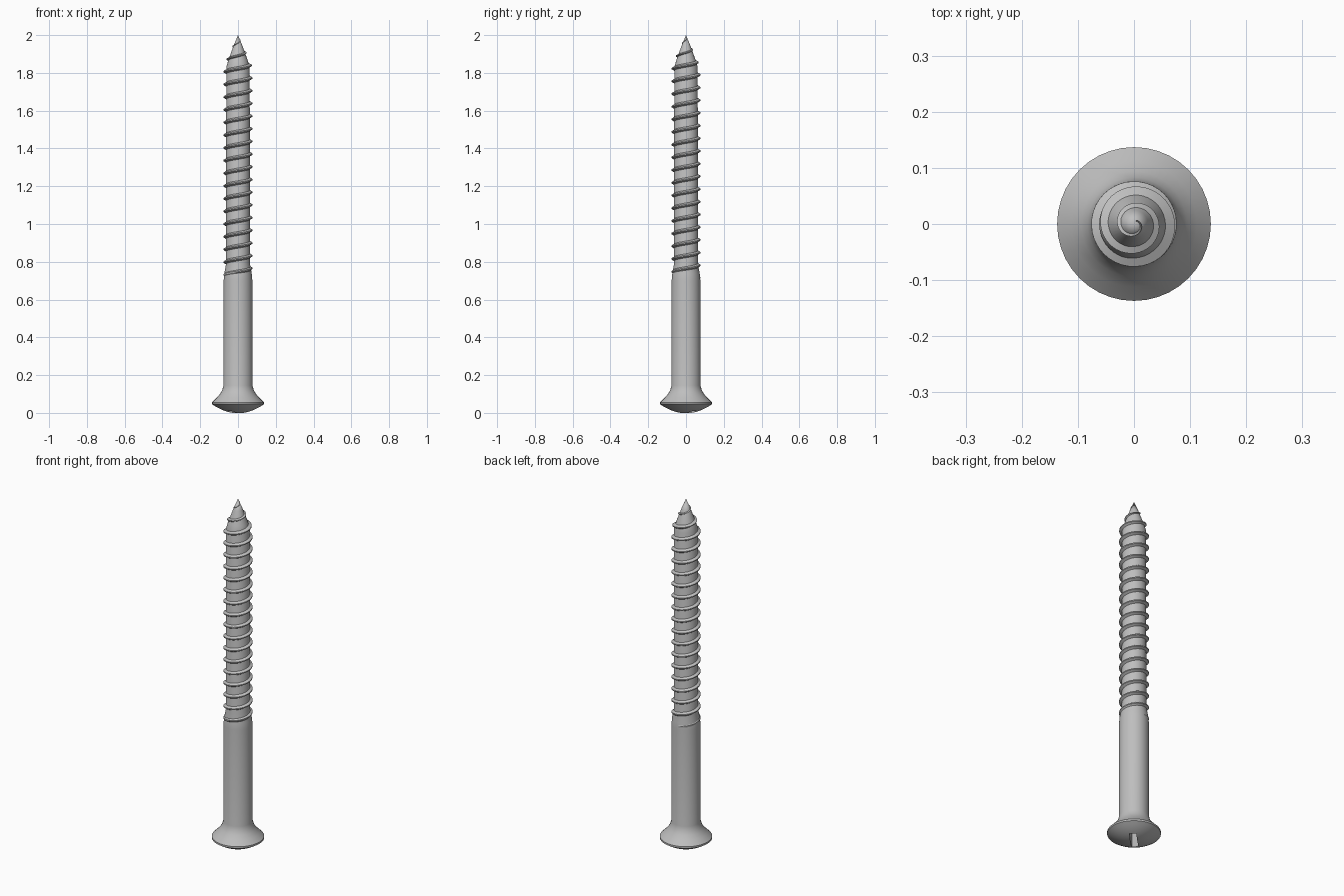
import bpy, bmesh, math
from math import pi, cos, sin

cube = bpy.data.objects.get("Cube")
if cube:
    bpy.data.objects.remove(cube, do_unlink=True)

STEEL = (0.52, 0.52, 0.52, 1)
steel = bpy.data.materials.new("grey steel")
steel.use_nodes = True
steel.diffuse_color = STEEL
steel.node_tree.nodes["Principled BSDF"].inputs["Base Color"].default_value = STEEL

SEGMENTS = 40
PITCH = 0.0672
CREST = 0.076


def make_object(name, bm):
    bmesh.ops.recalc_face_normals(bm, faces=bm.faces)
    mesh = bpy.data.meshes.new(name)
    bm.to_mesh(mesh)
    bm.free()
    mesh.materials.append(steel)
    obj = bpy.data.objects.new(name, mesh)
    bpy.context.collection.objects.link(obj)
    return obj


def smooth(obj, degrees):
    bpy.ops.object.select_all(action="DESELECT")
    obj.select_set(True)
    bpy.context.view_layer.objects.active = obj
    bpy.ops.object.shade_smooth_by_angle(angle=math.radians(degrees))


def lathe(name, profile):
    """Spin (radius, z) points round the z axis; the end points lie on it."""
    bm = bmesh.new()
    verts = [bm.verts.new((r, 0, z)) for r, z in profile]
    edges = [bm.edges.new(pair) for pair in zip(verts, verts[1:])]
    bmesh.ops.spin(bm, geom=verts + edges, cent=(0, 0, 0), axis=(0, 0, 1),
                   angle=2 * pi, steps=SEGMENTS, use_merge=True)
    bmesh.ops.remove_doubles(bm, verts=bm.verts, dist=0.0001)
    return make_object(name, bm)


# Head, shank, threaded core and point in one turned body
HEAD_R, RIM_Z, APEX_Z = 0.137, 0.046, -0.002
dome = [(HEAD_R * i / 8, APEX_Z + (RIM_Z - APEX_Z) * (i / 8) ** 2) for i in range(9)]
neck = [(HEAD_R, 0.056), (0.112, 0.081), (0.094, 0.102), (0.083, 0.122), (0.077, 0.145)]
core = [(0.076, 0.70), (0.073, 0.735), (0.063, 0.79), (0.062, 1.83),
        (0.052, 1.865), (0.025, 1.94), (0, 2.0)]
body = lathe("screw_body", dome + neck + core)


# Cross recess in the head, arms on the diagonals, narrowing with depth
def recess_arm(name, angle):
    bm = bmesh.new()
    bmesh.ops.create_cube(bm, size=2)
    for v in bm.verts:
        deep = v.co.z > 0
        x = v.co.x * (0.035 if deep else 0.085)
        y = v.co.y * (0.014 if deep else 0.019)
        v.co = (x * cos(angle) - y * sin(angle), x * sin(angle) + y * cos(angle),
                0.07 if deep else -0.02)
    arm = make_object(name, bm)
    arm.hide_render = True
    arm.hide_set(True)
    return arm


for i in range(2):
    cut = body.modifiers.new("cross recess", "BOOLEAN")
    cut.operation = "DIFFERENCE"
    cut.solver = "EXACT"
    cut.object = recess_arm(f"recess_cutter_{i + 1}", pi / 4 + i * pi / 2)

# Apply the cuts, then drop the cutters
mesh = bpy.data.meshes.new_from_object(
    body.evaluated_get(bpy.context.evaluated_depsgraph_get()))
cutters = [m.object for m in body.modifiers]
body.modifiers.clear()
body.data = mesh
for cutter in cutters:
    bpy.data.objects.remove(cutter, do_unlink=True)
smooth(body, 30)


# Helical thread: a sharp ridge that follows the core and fades into the point
def core_radius(z):
    for (r0, z0), (r1, z1) in zip(core, core[1:]):
        if z <= z1:
            return r0 + (r1 - r0) * (z - z0) / (z1 - z0)
    return 0


bm = bmesh.new()
START_Z, END_Z, PHASE_Z = 0.715, 1.985, 1.84
steps = int((END_Z - START_Z) / PITCH * SEGMENTS)
previous = None
for i in range(steps + 1):
    z = START_Z + (END_Z - START_Z) * i / steps
    angle = 2 * pi * (z - PHASE_Z) / PITCH
    fade = min(1, (2.0 - z) / 0.16)
    half = 0.013 * max(fade, 0.3)
    crest = CREST if z < 1.83 else core_radius(z) + 0.014 * fade
    section = [(core_radius(z - half) - 0.004, -half), (crest, -0.003 * fade),
               (crest, 0.003 * fade), (core_radius(z + half) - 0.004, half)]
    ring = [bm.verts.new((max(r, 0.001) * cos(angle), max(r, 0.001) * sin(angle), z + dz))
            for r, dz in section]
    if previous:
        for k in range(4):
            n = (k + 1) % 4
            bm.faces.new((previous[k], previous[n], ring[n], ring[k]))
    else:
        bm.faces.new(ring)
    previous = ring
bm.faces.new(previous)
thread = make_object("screw_thread", bm)
smooth(thread, 30)
